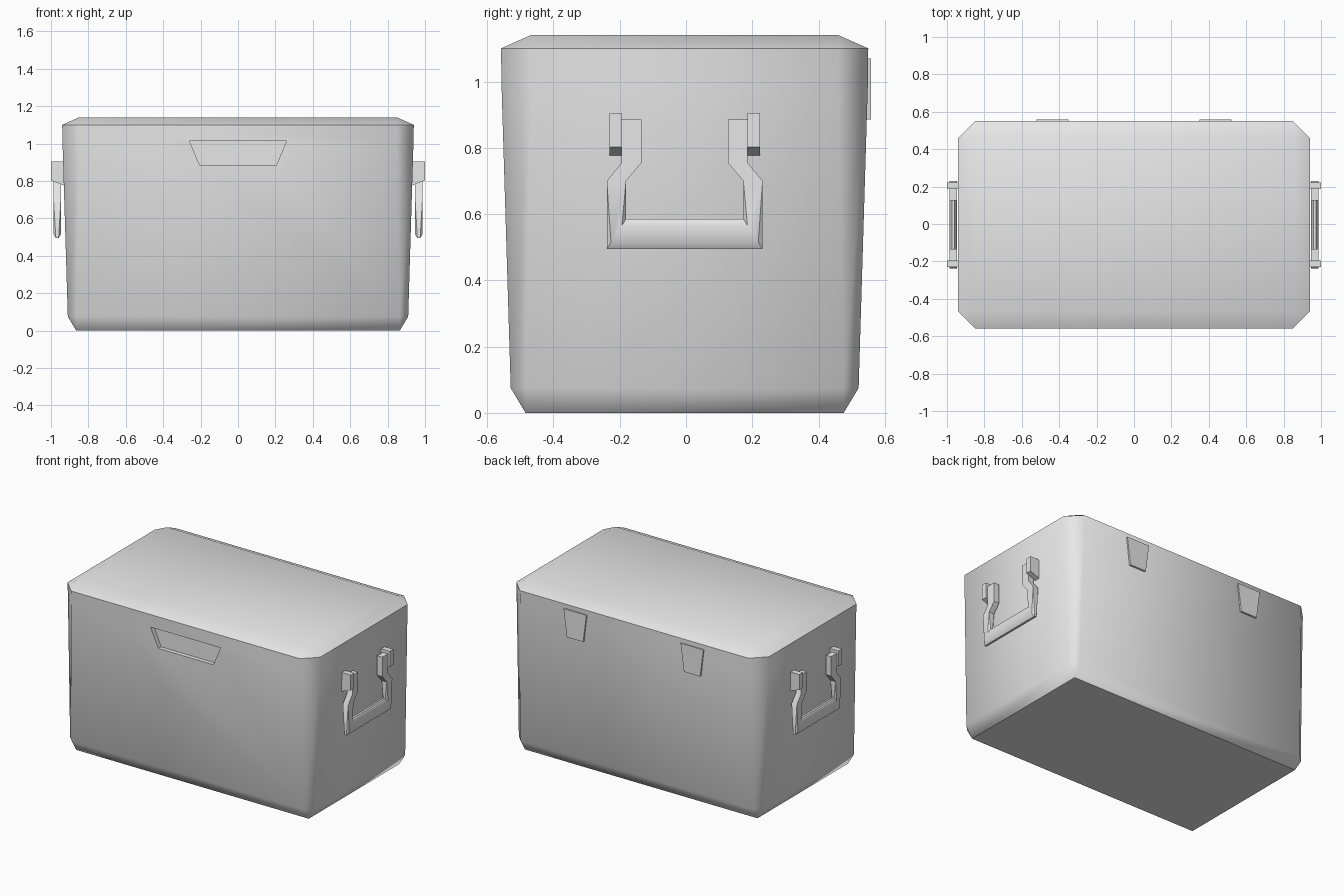
import bpy, bmesh, math

cube = bpy.data.objects.get("Cube")
if cube:
    bpy.data.objects.remove(cube, do_unlink=True)

grey = bpy.data.materials.new("light_grey")
grey.use_nodes = True
grey.diffuse_color = (0.8, 0.8, 0.8, 1)
grey.node_tree.nodes["Principled BSDF"].inputs["Base Color"].default_value = (0.8, 0.8, 0.8, 1)

CENTRE_Y = -0.004


def loft(name, rings, angle=50):
    """Skin closed rings of equal point count and cap both ends."""
    bm = bmesh.new()
    loops = [[bm.verts.new(p) for p in ring] for ring in rings]
    n = len(loops[0])
    for low, high in zip(loops, loops[1:]):
        for i in range(n):
            j = (i + 1) % n
            bm.faces.new((low[i], low[j], high[j], high[i]))
    bm.faces.new(loops[0])
    bm.faces.new(loops[-1])
    bmesh.ops.remove_doubles(bm, verts=bm.verts, dist=1e-5)
    bmesh.ops.recalc_face_normals(bm, faces=bm.faces)
    mesh = bpy.data.meshes.new(name)
    bm.to_mesh(mesh)
    bm.free()
    mesh.materials.append(grey)
    smooth(mesh, angle)
    obj = bpy.data.objects.new(name, mesh)
    bpy.context.collection.objects.link(obj)
    return obj


def smooth(mesh, angle):
    mesh.shade_smooth()
    mesh.set_sharp_from_angle(angle=math.radians(angle))


def octagon(a, b, c):
    """Rectangle of half sizes a, b with corners cut by c."""
    return [(a, c - b), (a, b - c), (a - c, b), (c - a, b),
            (-a, b - c), (-a, c - b), (c - a, -b), (a - c, -b)]


# Tapered body with chamfered edges and a straight lid band
levels = [(0, 0.865, 0.48, 0), (0.075, 0.91, 0.525, 0.045),
          (1.0, 0.938, 0.553, 0.09), (1.10, 0.94, 0.554, 0.09),
          (1.14, 0.85, 0.464, 0)]
body = loft("body", [[(x, y + CENTRE_Y, z) for x, y in octagon(a, b, c)]
                     for z, a, b, c in levels])

# Grip pocket cut into the front
pocket = [(-0.26, 1.015), (0.26, 1.015), (0.205, 0.885), (-0.205, 0.885)]
cutter = loft("pocket_cutter", [[(x, y, z) for x, z in pocket] for y in (-0.7, -0.525)])
cutter.hide_render = True
cut = body.modifiers.new("pocket", "BOOLEAN")
cut.operation = "DIFFERENCE"
cut.solver = "EXACT"
cut.object = cutter
graph = bpy.context.evaluated_depsgraph_get()
carved = bpy.data.meshes.new_from_object(body.evaluated_get(graph))
body.modifiers.clear()
body.data = carved
smooth(carved, 50)
bpy.data.objects.remove(cutter, do_unlink=True)

# Hinge plates on the back
for side, label in ((1, "left"), (-1, "right")):
    plate = [(-0.085, 1.07), (0.085, 1.07), (0.06, 0.885), (-0.06, 0.885)]
    loft(f"{label}_hinge_plate",
         [[(side * 0.435 + x, y, z) for x, z in plate] for y in (0.53, 0.558)], 30)

# Handle stations for one arm: outer point, inner point, chamfer share
arm = [((0.19, 0.885), (0.13, 0.885), 0), ((0.19, 0.755), (0.13, 0.755), 0),
       ((0.235, 0.70), (0.177, 0.70), 0), ((0.235, 0.495), (0.177, 0.585), 1)]
stations = [(s, *row) for s, rows in ((1, arm), (-1, arm[::-1])) for row in rows]
X_IN, X_OUT = 0.947, 0.986

for side, label in ((1, "left"), (-1, "right")):
    rings = []
    for s, outer, inner, share in stations:
        ring = []
        for x, t in octagon((X_OUT - X_IN) / 2, 0.5, 0):
            pass
        half = (X_OUT - X_IN) / 2
        mid = (X_OUT + X_IN) / 2
        cx, ct = 0.012 * share, 0.22 * share
        section = [(half, ct), (half, 1 - ct), (half - cx, 1), (cx - half, 1),
                   (-half, 1 - ct), (-half, ct), (cx - half, 0), (half - cx, 0)]
        for x, t in section:
            y = outer[0] + (inner[0] - outer[0]) * t
            z = outer[1] + (inner[1] - outer[1]) * t
            ring.append((side * (mid + x), s * y + CENTRE_Y, z))
        rings.append(ring)
    loft(f"{label}_handle", rings, 40)

    # Brackets holding the handle ends
    bracket = [(0.92, 0.905), (1.0, 0.905), (1.0, 0.803), (0.92, 0.772)]
    for s, end in ((-1, "front"), (1, "back")):
        loft(f"{label}_{end}_bracket",
             [[(side * x, s * y + CENTRE_Y, z) for x, z in bracket]
              for y in (0.19, 0.227)], 30)
